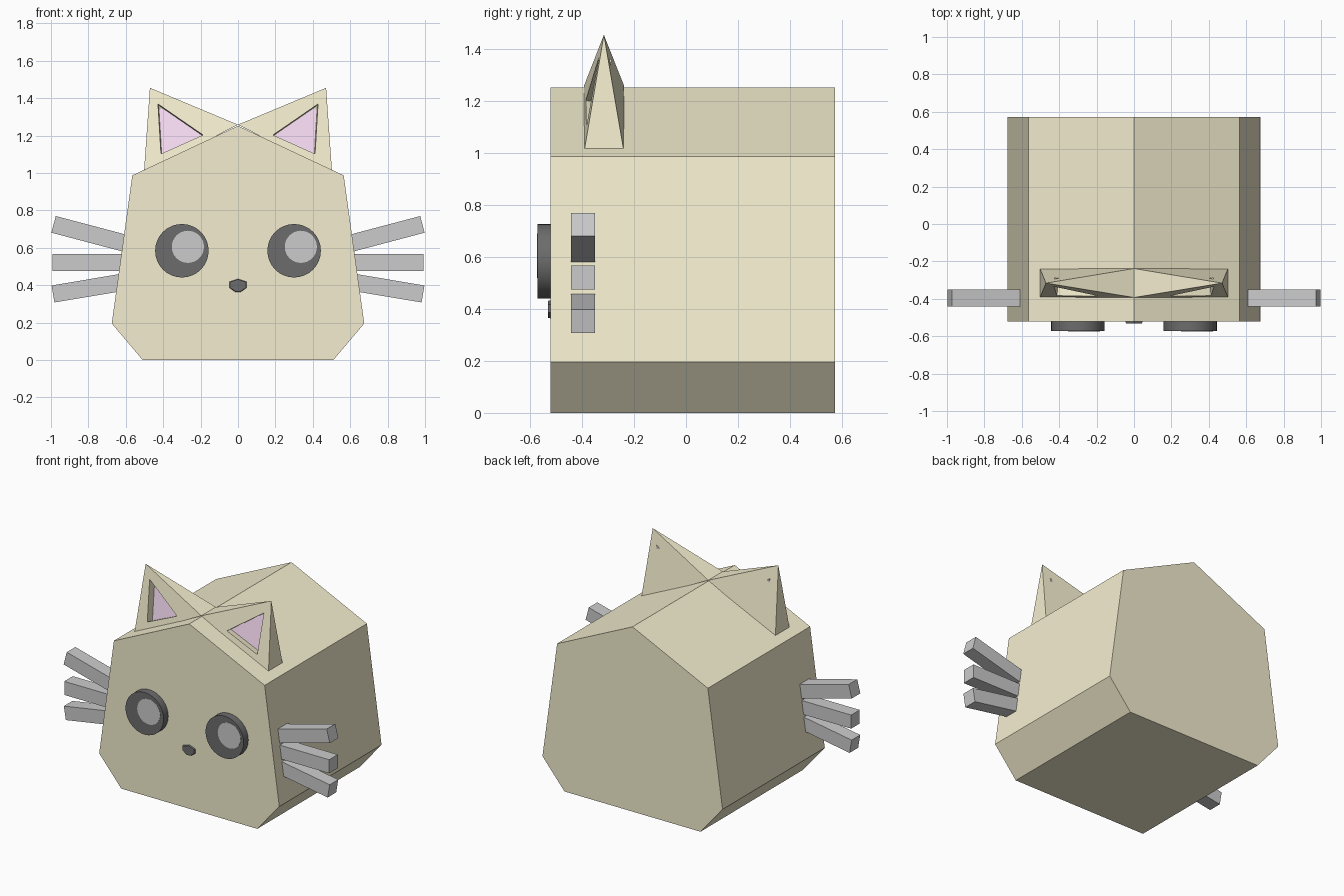
import bpy, bmesh, math
from mathutils import Vector

if "Cube" in bpy.data.objects:
    bpy.data.objects.remove(bpy.data.objects["Cube"])


def material(name, rgb):
    m = bpy.data.materials.new(name)
    m.diffuse_color = (*rgb, 1)
    m.use_nodes = True
    m.node_tree.nodes["Principled BSDF"].inputs["Base Color"].default_value = m.diffuse_color
    return m


CREAM = material("cream", (0.90, 0.85, 0.62))
PINK = material("pink", (0.94, 0.72, 0.90))
DARK = material("dark", (0.15, 0.15, 0.15))


def mesh_object(name, verts, faces, mats=()):
    me = bpy.data.meshes.new(name)
    me.from_pydata(verts, [], faces)
    for m in mats:
        me.materials.append(m)
    bm = bmesh.new()
    bm.from_mesh(me)
    bmesh.ops.recalc_face_normals(bm, faces=bm.faces)
    bm.to_mesh(me)
    bm.free()
    ob = bpy.data.objects.new(name, me)
    bpy.context.collection.objects.link(ob)
    return ob


def prism(name, profile, y0, y1, mats=(), front_scale=1.0):
    """Extrude an xz profile from y0 (front) to y1 (back)."""
    n = len(profile)
    c = sum((Vector(p) for p in profile), Vector((0, 0))) / n
    front = [c + (Vector(p) - c) * front_scale for p in profile]
    verts = [(x, y0, z) for x, z in front] + [(x, y1, z) for x, z in profile]
    faces = [list(range(n)), list(range(n, 2 * n))]
    faces += [(i, (i + 1) % n, (i + 1) % n + n, i + n) for i in range(n)]
    return mesh_object(name, verts, faces, mats)


def disc(name, x, z, r, y0, y1, mats=()):
    pts = [(x + r * math.cos(a), z + r * math.sin(a))
           for a in (math.tau * i / 32 for i in range(32))]
    ob = prism(name, pts, y0, y1, mats)
    for p in ob.data.polygons:
        p.use_smooth = len(p.vertices) == 4
    return ob


# Head block
prism("body", [(-0.51, 0), (0.51, 0), (0.675, 0.195), (0.565, 0.987),
               (0, 1.252), (-0.565, 0.987), (-0.675, 0.195)],
      -0.522, 0.573, [CREAM])


# Ears: pyramids lying on the roof, with a pink-floored triangular pocket
def ear(name, s):
    yf, yb = -0.393, -0.238
    outer, inner = Vector((s * 0.503, yf, 1.0)), Vector((0, yf, 1.258))
    tip = Vector((s * 0.471, -0.316, 1.455))
    normal = (inner - outer).cross(tip - outer).normalized()
    if normal.y < 0:
        normal = -normal
    rim = []
    for x, z in [(0.412, 1.102), (0.187, 1.203), (0.428, 1.369)]:
        p = Vector((s * x, 0, z))
        p.y = -((p - outer).dot(normal) - (p.y - outer.y) * normal.y) / normal.y + outer.y
        rim.append(p)
    floor = [p + normal * 0.05 for p in rim]
    back = [Vector((p.x, yb, p.z)) for p in (outer, inner)]
    verts = [outer, inner, tip] + rim + floor + back
    faces = [(6, 7, 8), (0, 1, 10, 9), (9, 10, 2), (0, 9, 2), (1, 2, 10)]
    for i in range(3):
        j = (i + 1) % 3
        faces += [(i, j, 3 + j, 3 + i), (3 + i, 3 + j, 6 + j, 6 + i)]
    ob = mesh_object(name, verts, faces, [CREAM, PINK])
    ob.data.polygons[0].material_index = 1


# Whiskers: square bars fanning out from the cheeks
def whisker(name, s, end_x, end_z, angle):
    d = Vector((math.cos(angle), math.sin(angle)))
    n = Vector((-d.y, d.x)) * 0.046
    end = Vector((end_x, end_z))
    start = end - d * 0.40
    pts = [(s * p.x, p.y) for p in (start - n, end - n, end + n, start + n)]
    prism(name, pts, -0.442, -0.350)


for side, s in (("left", -1), ("right", 1)):
    ear(side + "_ear", s)
    disc(side + "_eye", s * 0.30, 0.584, 0.143, -0.572, -0.51, [DARK])
    disc(side + "_pupil", s * 0.302 + 0.034, 0.605, 0.086, -0.574, -0.56)
    for label, x, z, deg in (("upper", 0.986, 0.725, 14.8),
                             ("middle", 0.993, 0.521, 0),
                             ("lower", 0.989, 0.353, -9.5)):
        whisker(f"{side}_{label}_whisker", s, x, z, math.radians(deg))

# Nose
prism("nose", [(0, 0.437), (-0.05, 0.420), (-0.05, 0.385), (-0.015, 0.361),
               (0.015, 0.361), (0.05, 0.385), (0.05, 0.420)],
      -0.532, -0.51, [DARK], 0.85)
